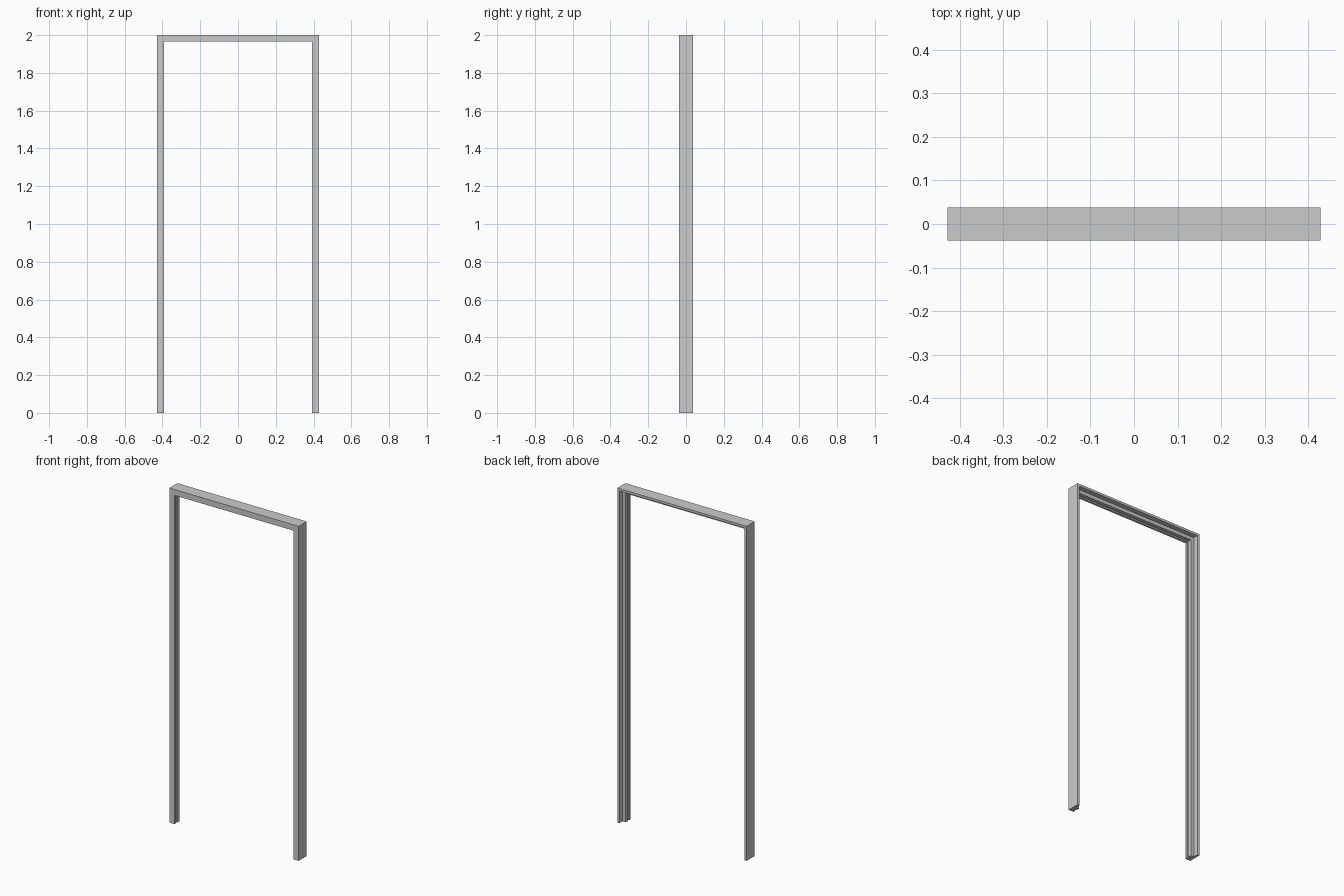
import bpy, bmesh

if "Cube" in bpy.data.objects:
    bpy.data.objects.remove(bpy.data.objects["Cube"])

W, H = 0.428, 2.0

# jamb cross-section: (distance inward from the outer edge, y)
profile = [
    (0.0, -0.038), (0.035, -0.038),      # wide front face
    (0.035, -0.025), (0.025, -0.025),    # groove in the stop
    (0.025, -0.014), (0.035, -0.014),
    (0.035, 0.008), (0.014, 0.008),      # stop, then the door rebate
    (0.014, 0.038), (0.0, 0.038),        # narrow rear edge
]

# frame path: outer corner position and the inward mitre direction
path = [
    ((-W, 0), (1, 0)),
    ((-W, H), (1, -1)),
    ((W, H), (-1, -1)),
    ((W, 0), (-1, 0)),
]

# sweep the cross-section up, across and down
bm = bmesh.new()
rings = [[bm.verts.new((x + u * dx, y, z + u * dz)) for u, y in profile]
         for (x, z), (dx, dz) in path]
n = len(profile)
for a, b in zip(rings, rings[1:]):
    for i in range(n):
        j = (i + 1) % n
        bm.faces.new((a[i], a[j], b[j], b[i]))

# feet of the two jambs
bm.faces.new(rings[0])
bm.faces.new(rings[-1][::-1])
bmesh.ops.recalc_face_normals(bm, faces=bm.faces)

mesh = bpy.data.meshes.new("door_frame")
bm.to_mesh(mesh)
bm.free()
bpy.context.collection.objects.link(bpy.data.objects.new("door_frame", mesh))
